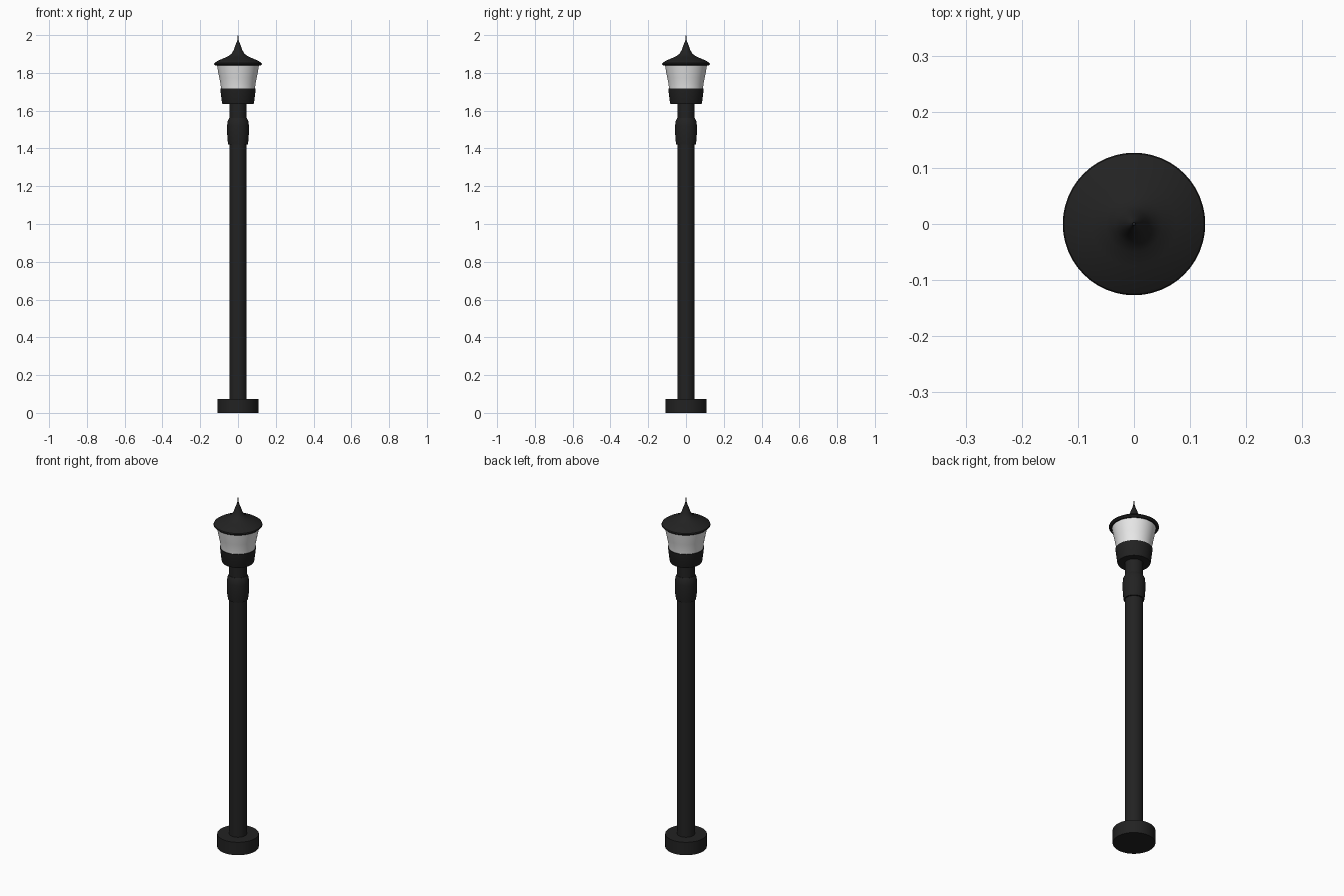
import bpy, bmesh, math

if "Cube" in bpy.data.objects:
    bpy.data.objects.remove(bpy.data.objects["Cube"])

def material(name, c):
    m = bpy.data.materials.new(name)
    m.diffuse_color = (c, c, c, 1)
    m.use_nodes = True
    m.node_tree.nodes["Principled BSDF"].inputs["Base Color"].default_value = m.diffuse_color
    return m

black = material("black_metal", 0.016)
white = material("frosted_glass", 0.8)

def lathe(name, profile, mat, n=48, angle=35):
    """Revolve (radius, z) points around z; radius 0 closes the end."""
    bm = bmesh.new()
    rings = []
    for r, z in profile:
        if r == 0:
            rings.append([bm.verts.new((0, 0, z))] * n)
        else:
            rings.append([bm.verts.new((r * math.cos(2 * math.pi * i / n),
                                        r * math.sin(2 * math.pi * i / n), z)) for i in range(n)])
    for a, b in zip(rings, rings[1:]):
        for i in range(n):
            j = (i + 1) % n
            bm.faces.new(list(dict.fromkeys((a[i], a[j], b[j], b[i]))))
    bmesh.ops.recalc_face_normals(bm, faces=bm.faces)
    me = bpy.data.meshes.new(name)
    bm.to_mesh(me)
    bm.free()
    me.materials.append(mat)
    ob = bpy.data.objects.new(name, me)
    bpy.context.collection.objects.link(ob)
    bpy.ops.object.select_all(action='DESELECT')
    ob.select_set(True)
    bpy.context.view_layer.objects.active = ob
    bpy.ops.object.shade_smooth_by_angle(angle=math.radians(angle))
    return ob

# Foot and post
lathe("base", [(0, 0), (0.108, 0), (0.108, 0.074), (0, 0.074)], black)
lathe("post", [(0, 0.07), (0.046, 0.07), (0.046, 1.64), (0, 1.64)], black)

# Bulging sleeve near the top of the post
lathe("collar", [(0.045, 1.42), (0.052, 1.421), (0.056, 1.45), (0.0575, 1.485), (0.0575, 1.52),
                 (0.055, 1.545), (0.047, 1.56), (0.044, 1.561)], black)

# Lantern: cup, glass, roof with spire
lathe("lamp_cup", [(0, 1.635), (0.082, 1.635), (0.085, 1.642), (0.094, 1.717), (0, 1.717)], black)
lathe("lamp_glass", [(0, 1.715), (0.09, 1.715), (0.092, 1.74), (0.099, 1.775), (0.106, 1.81),
                     (0.112, 1.846), (0, 1.846)], white)
lathe("roof", [(0, 1.838), (0.118, 1.838), (0.127, 1.846), (0.125, 1.852), (0.105, 1.865),
               (0.075, 1.878), (0.05, 1.889), (0.034, 1.902), (0.024, 1.918), (0.016, 1.94),
               (0.009, 1.958), (0.004, 1.972), (0.003, 1.998), (0, 2.0)], black)
